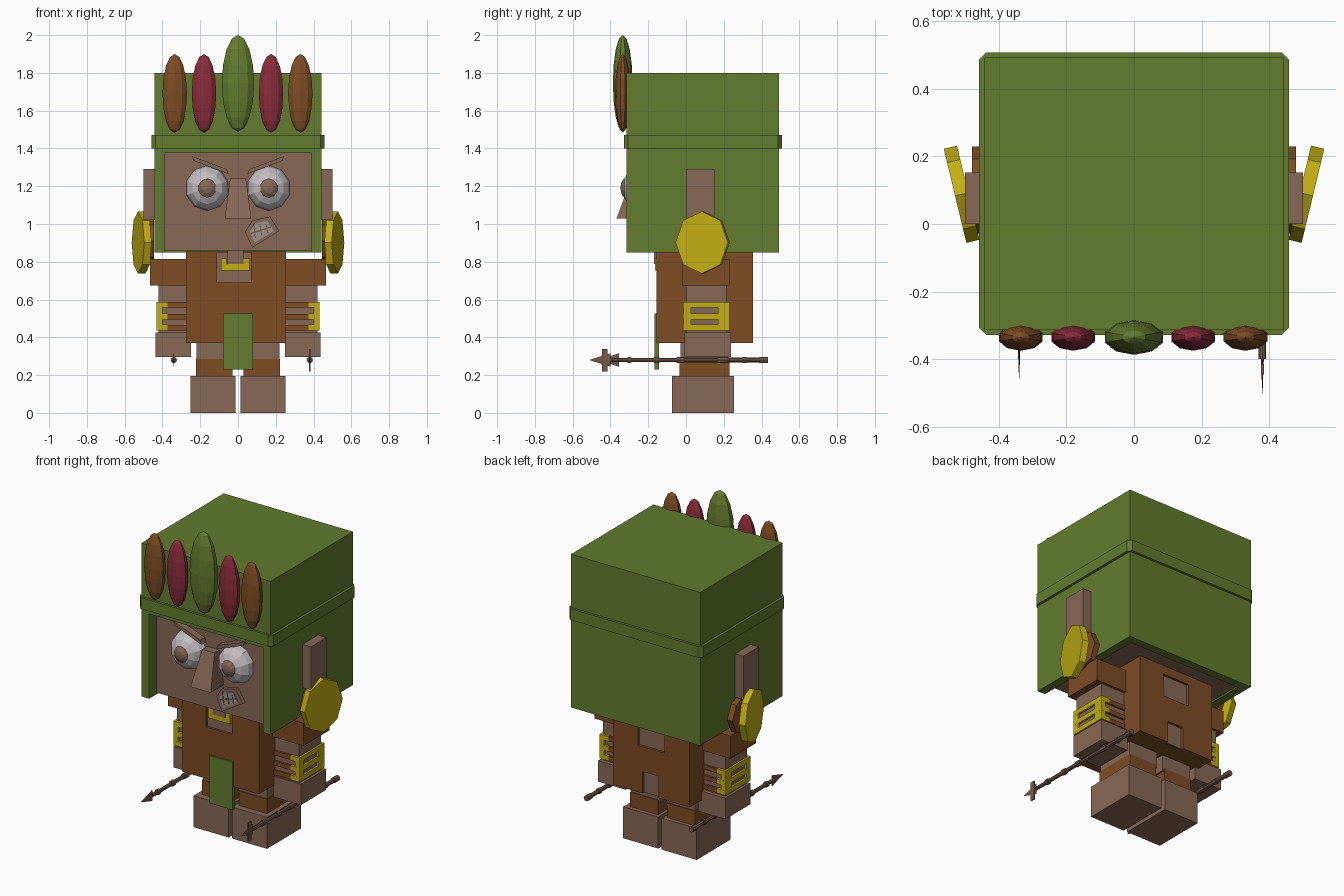
import bpy, bmesh, math
from mathutils import Matrix, Vector

if "Cube" in bpy.data.objects:
    bpy.data.objects.remove(bpy.data.objects["Cube"], do_unlink=True)


def material(name, r, g, b):
    lin = [((c / 255 + 0.055) / 1.055) ** 2.4 for c in (r, g, b)] + [1]
    m = bpy.data.materials.new(name)
    m.use_nodes = True
    m.diffuse_color = lin
    m.node_tree.nodes["Principled BSDF"].inputs["Base Color"].default_value = lin
    return m


GREEN = material("leaf green", 99, 124, 46)
SKIN = material("skin brown", 135, 104, 86)
BROWN = material("leather brown", 126, 77, 36)
YELLOW = material("gold yellow", 194, 174, 18)
RED = material("feather crimson", 138, 44, 58)
WHITE = material("eye white", 196, 188, 192)
GREY = material("tooth grey", 158, 148, 142)
WOOD = material("spear wood", 118, 88, 72)


def finish(name, bm, mat):
    bmesh.ops.recalc_face_normals(bm, faces=bm.faces)
    me = bpy.data.meshes.new(name)
    bm.to_mesh(me)
    bm.free()
    me.materials.append(mat)
    ob = bpy.data.objects.new(name, me)
    bpy.context.collection.objects.link(ob)
    return ob


def box(name, mat, x, y, z, side=1):
    """Box from ranges; side=-1 mirrors it across x."""
    bm = bmesh.new()
    bmesh.ops.create_cube(bm, size=1)
    for v in bm.verts:
        v.co = [(a + b) / 2 + c * (b - a) for c, (a, b) in zip(v.co, (x, y, z))]
        v.co.x *= side
    return finish(name, bm, mat)


def ball(name, mat, centre, radii, segs, rings, axis="Z"):
    bm = bmesh.new()
    bmesh.ops.create_uvsphere(bm, u_segments=segs, v_segments=rings, radius=1)
    if axis == "Y":
        bm.transform(Matrix.Rotation(math.pi / 2, 4, "X"))
    for v in bm.verts:
        v.co = [c + a * r for c, a, r in zip(centre, v.co, radii)]
    return finish(name, bm, mat)


def prism(name, mat, pts, y0, y1):
    """Extrude an x-z outline between two depths."""
    bm = bmesh.new()
    a = [bm.verts.new((x, y0, z)) for x, z in pts]
    b = [bm.verts.new((x, y1, z)) for x, z in pts]
    bm.faces.new(a)
    bm.faces.new(b)
    for i in range(len(pts)):
        j = (i + 1) % len(pts)
        bm.faces.new((a[i], a[j], b[j], b[i]))
    return finish(name, bm, mat)


def disc(name, mat, centre, ry, rz, depth, yaw, side):
    """Octagonal disc facing sideways."""
    bm = bmesh.new()
    bmesh.ops.create_cone(bm, cap_ends=True, segments=8, radius1=1, radius2=1, depth=depth)
    bm.transform(Matrix.Rotation(math.pi / 2, 4, "Y"))
    bm.transform(Matrix.Diagonal((1, ry, rz, 1)))
    bm.transform(Matrix.Translation(centre) @ Matrix.Rotation(-yaw, 4, "Z"))
    bm.transform(Matrix.Diagonal((side, 1, 1, 1)))
    return finish(name, bm, mat)


def rod(name, x, z, y0, y1, r0, r1, segs=8):
    """Round piece running along y."""
    bm = bmesh.new()
    bmesh.ops.create_cone(bm, cap_ends=True, segments=segs, radius1=r0, radius2=r1, depth=y1 - y0)
    bm.transform(Matrix.Translation((x, (y0 + y1) / 2, z)) @ Matrix.Rotation(-math.pi / 2, 4, "X"))
    return finish(name, bm, WOOD)


# Hair and hat shell around the head
box("hat_block", GREEN, (-.443, .443), (-.314, .493), (1.375, 1.8))
box("hair_back", GREEN, (-.443, .443), (.44, .493), (.85, 1.376))
band = box("hat_band", GREEN, (-.459, .459), (-.328, .508), (1.4, 1.47))
bm = bmesh.new()
bm.from_mesh(band.data)
upright = [e for e in bm.edges if abs(e.verts[0].co.z - e.verts[1].co.z) > .01]
bmesh.ops.bevel(bm, geom=upright, offset=.022, segments=1, affect="EDGES")
bm.to_mesh(band.data)
bm.free()
box("head", SKIN, (-.4, .4), (-.24, .45), (.86, 1.38))

# Feather crown
for i, (x, mat) in enumerate([(-.335, BROWN), (-.18, RED), (.175, RED), (.33, BROWN)]):
    ball(f"feather_{i + 1}", mat, (x, -.335, 1.692), (.068, .04, .208), 10, 8)
ball("feather_middle", GREEN, (0, -.335, 1.745), (.09, .052, .255), 10, 8)

# Face: eyes, brows, nose
for side, tag in ((1, "left"), (-1, "right")):
    ex = .163 * side
    ball(f"eye_{tag}", WHITE, (ex, -.24, 1.19), (.115, .095, .12), 10, 8, "Y")
    ball(f"pupil_{tag}", SKIN, (ex, -.315, 1.19), (.052, .032, .055), 10, 6, "Y")
    brow = [(.05, 1.265), (.235, 1.335), (.245, 1.36), (.06, 1.29)]
    prism(f"brow_{tag}", SKIN, [(x * side, z) for x, z in brow], -.285, -.23)
nose = box("nose", SKIN, (-.07, .07), (-.367, -.23), (1.03, 1.24))
for v in nose.data.vertices:
    if v.co.z > 1.1:
        v.co.x *= .6
        if v.co.y < -.3:
            v.co.y = -.29

# Crooked mouth with teeth
lips = [(.037, .96), (.075, 1.018), (.17, 1.04), (.218, .963), (.075, .875)]
centre = Vector((.122, .965))
prism("mouth", SKIN, lips, -.265, -.23)
prism("teeth", GREY, [centre + (Vector(p) - centre) * .7 for p in lips], -.27, -.23)
for i in range(3):
    x = .09 + i * .033
    prism(f"tooth_gap_{i + 1}", WOOD, [(x, .925 + i * .013), (x + .005, .925 + i * .013),
          (x - .005, 1.0), (x - .01, 1.0)], -.273, -.25)
prism("bite_line", WOOD, [(.07, .947), (.175, .98), (.173, .987), (.068, .954)], -.273, -.25)

# Torso: leather shirt with openings showing the skin inside
shirt = box("shirt", BROWN, (-.274, .253), (-.157, .355), (.37, .855))
box("torso", SKIN, (-.262, .241), (-.143, .341), (.382, .852))
openings = [((-.11, .07), (-.3, -.135), (.69, .95)),
            ((-.1, .08), (.333, .5), (.66, .8)),
            ((-.06, .05), (.333, .5), (.3, .505))]
for i, o in enumerate(openings):
    cutter = box(f"shirt_cutter_{i + 1}", BROWN, *o)
    cutter.hide_render = True
    cutter.hide_viewport = True
    cutter.display_type = "WIRE"
    mod = shirt.modifiers.new("opening", "BOOLEAN")
    mod.operation = "DIFFERENCE"
    mod.solver = "EXACT"
    mod.object = cutter
box("seat_fill", SKIN, (-.06, .05), (.3, .341), (.372, .51))
box("necklace_bar", YELLOW, (-.09, .06), (-.165, -.14), (.755, .787))
for x in (-.09, .03):
    box("necklace_end", YELLOW, (x, x + .03), (-.165, -.14), (.78, .818))
box("throat", SKIN, (-.055, .03), (-.17, -.14), (.787, .86))
box("loincloth", GREEN, (-.08, .08), (-.167, -.142), (.23, .525))

for side, tag in ((1, "left"), (-1, "right")):
    # Side hair, ear, ear ornament
    box(f"hair_side_{tag}", GREEN, (.39, .443), (-.314, .493), (.85, 1.376), side)
    box(f"ear_{tag}", SKIN, (.43, .5), (0, .152), (1.02, 1.29), side)
    disc(f"ear_plug_{tag}", BROWN, (.462, .1, .91), .13, .12, .035, 0, side)
    disc(f"earring_{tag}", YELLOW, (.51, .088, .902), .143, .165, .04, math.radians(13.5), side)

    # Arm
    box(f"sleeve_{tag}", BROWN, (.25, .465), (-.022, .23), (.675, .815), side)
    box(f"arm_{tag}", SKIN, (.25, .42), (0, .215), (.42, .69), side)
    box(f"hand_{tag}", SKIN, (.248, .437), (-.008, .238), (.295, .425), side)

    # Barred bracer
    for i, z in enumerate((.437, .495, .558)):
        box(f"bracer_strap_{tag}_{i + 1}", BROWN, (.255, .395), (-.012, .227), (z, z + .028), side)
        box(f"bracer_bar_{tag}_{i + 1}", YELLOW, (.372, .432), (-.015, .23), (z, z + .03), side)
    for y in (-.0145, .17):
        box(f"bracer_post_{tag}", YELLOW, (.4, .4315), (y, y + .04 if y < 0 else .2295), (.438, .587), side)

    # Leg and foot
    box(f"thigh_{tag}", SKIN, (.02, .22), (-.03, .225), (.27, .38), side)
    box(f"boot_cuff_{tag}", BROWN, (.03, .223), (-.035, .23), (.19, .285), side)
    box(f"foot_{tag}", SKIN, (.012, .252), (-.075, .255), (0, .195), side)

    # Spear: ringed shaft and flat blade
    x, shift = (.38, 0) if side > 0 else (-.34, .045)
    rod(f"spear_shaft_{tag}", x, .28, -.4 + shift, .435, .011, .013)
    for y, length in ((-.31, .02), (-.17, .03), (-.05, .04), (.17, .05), (.3, .02), (.39, .045)):
        rod(f"spear_ring_{tag}", x, .28, y, y + length, .017, .017)
    blade = rod(f"spear_blade_{tag}", x, .28, -.51 + shift, -.4 + shift, .001, .035, 4)
    for v in blade.data.vertices:
        v.co.x = x + (v.co.x - x) * .12
    if side > 0:
        box("spear_barb", WOOD, (x - .004, x + .004), (-.445, -.415), (.22, .337))
